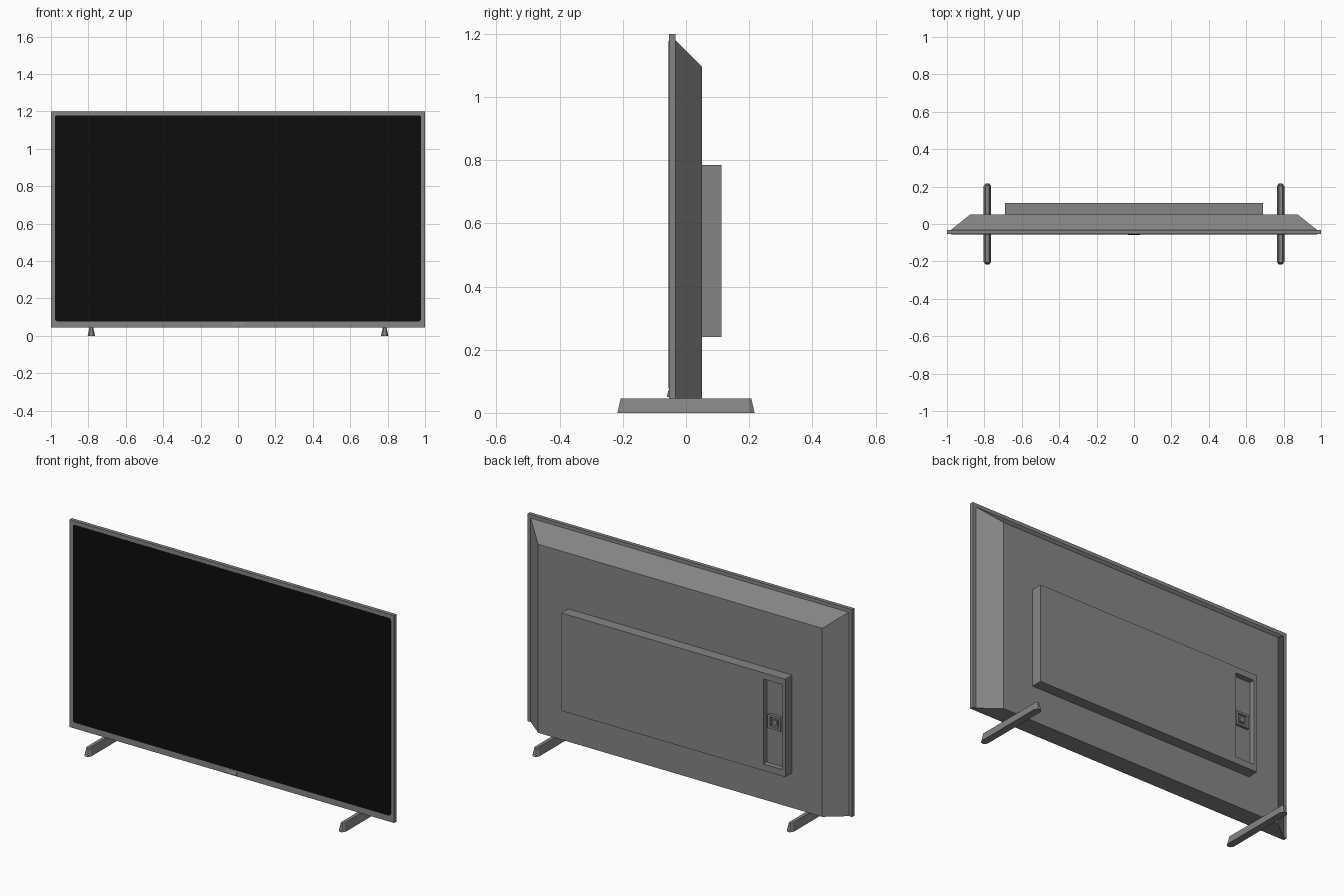
import bpy, bmesh, math

if "Cube" in bpy.data.objects:
    bpy.data.objects.remove(bpy.data.objects["Cube"])


def material(name, rgb):
    m = bpy.data.materials.new(name)
    m.diffuse_color = (*rgb, 1)
    m.use_nodes = True
    m.node_tree.nodes["Principled BSDF"].inputs["Base Color"].default_value = m.diffuse_color
    return m


GREY = material("grey plastic", (0.235, 0.235, 0.235))
BLACK = material("black screen", (0.004, 0.004, 0.004))


def loft(name, rings, mat):
    """Closed solid skinned through rings with equal point counts."""
    bm = bmesh.new()
    vs = [[bm.verts.new(p) for p in r] for r in rings]
    n = len(rings[0])
    for a, b in zip(vs, vs[1:]):
        for i in range(n):
            j = (i + 1) % n
            bm.faces.new((a[i], a[j], b[j], b[i]))
    bm.faces.new(vs[0])
    bm.faces.new(vs[-1])
    bmesh.ops.recalc_face_normals(bm, faces=bm.faces[:])
    me = bpy.data.meshes.new(name)
    bm.to_mesh(me)
    bm.free()
    me.materials.append(mat)
    ob = bpy.data.objects.new(name, me)
    bpy.context.collection.objects.link(ob)
    return ob


def rect(x0, x1, z0, z1, y):
    return [(x0, y, z0), (x1, y, z0), (x1, y, z1), (x0, y, z1)]


def box(name, x0, x1, y0, y1, z0, z1, mat=GREY):
    return loft(name, [rect(x0, x1, z0, z1, y0), rect(x0, x1, z0, z1, y1)], mat)


def cut(ob, cutter):
    cutter.hide_render = True
    cutter.hide_viewport = True
    mod = ob.modifiers.new("recess", 'BOOLEAN')
    mod.operation = 'DIFFERENCE'
    mod.solver = 'EXACT'
    mod.object = cutter


def rounded(hx, z0, z1, y, r, steps=4):
    pts = []
    for cx, cz, a0 in ((hx - r, z1 - r, 0), (r - hx, z1 - r, 90),
                       (r - hx, z0 + r, 180), (hx - r, z0 + r, 270)):
        for k in range(steps + 1):
            a = math.radians(a0 + 90 * k / steps)
            pts.append((cx + r * math.cos(a), y, cz + r * math.sin(a)))
    return pts


# Thin front panel and the screen plate set on it
box("front_panel", -1, 1, -0.054, -0.033, 0.045, 1.2)
loft("screen", [rounded(0.979, 0.078, 1.178, y, 0.012) for y in (-0.0552, -0.05)], BLACK)

# Back housing, tapered at the top and sides, flat underneath
loft("back_housing", [rect(-0.98, 0.98, 0.045, 1.18, -0.036),
                      rect(-0.98, 0.98, 0.045, 1.18, -0.033),
                      rect(-0.875, 0.875, 0.045, 1.095, 0.051)], GREY)

# Electronics box with a connector recess
ebox = box("electronics_box", -0.69, 0.69, 0.045, 0.112, 0.24, 0.785)
cut(ebox, box("recess_cutter", -0.67, -0.555, 0.082, 0.2, 0.277, 0.75))

# Socket in the recess: hollow frame with a small plug core
CX, CZ = -0.612, 0.515
frame = box("socket_frame", CX - 0.04, CX + 0.04, 0.078, 0.098, CZ - 0.038, CZ + 0.038)
cut(frame, box("socket_cutter", CX - 0.027, CX + 0.027, 0.085, 0.2, CZ - 0.026, CZ + 0.026))
box("socket_core", CX - 0.014, CX + 0.014, 0.08, 0.094, CZ - 0.013, CZ + 0.013)

# Small wedge-shaped sensor under the screen
loft("sensor", [[(x, -0.05, 0.05), (x, -0.06, 0.05), (x, -0.06, 0.056),
                 (x, -0.055, 0.073), (x, -0.05, 0.073)] for x in (-0.032, 0.032)], GREY)


# Feet: long bars with chamfered ends, narrowing upward
def foot_ring(cx, w, l, c, z):
    quarter = [(w, l - c), (w * 0.5, l)]
    pts = quarter + [(-x, y) for x, y in quarter[::-1]]
    pts += [(-x, -y) for x, y in pts]
    return [(cx + x, y, z) for x, y in pts]


for side, s in (("left", -1), ("right", 1)):
    loft(side + "_foot", [foot_ring(s * 0.784, 0.02, 0.217, 0.015, 0),
                          foot_ring(s * 0.784, 0.010, 0.207, 0.008, 0.045)], GREY)
